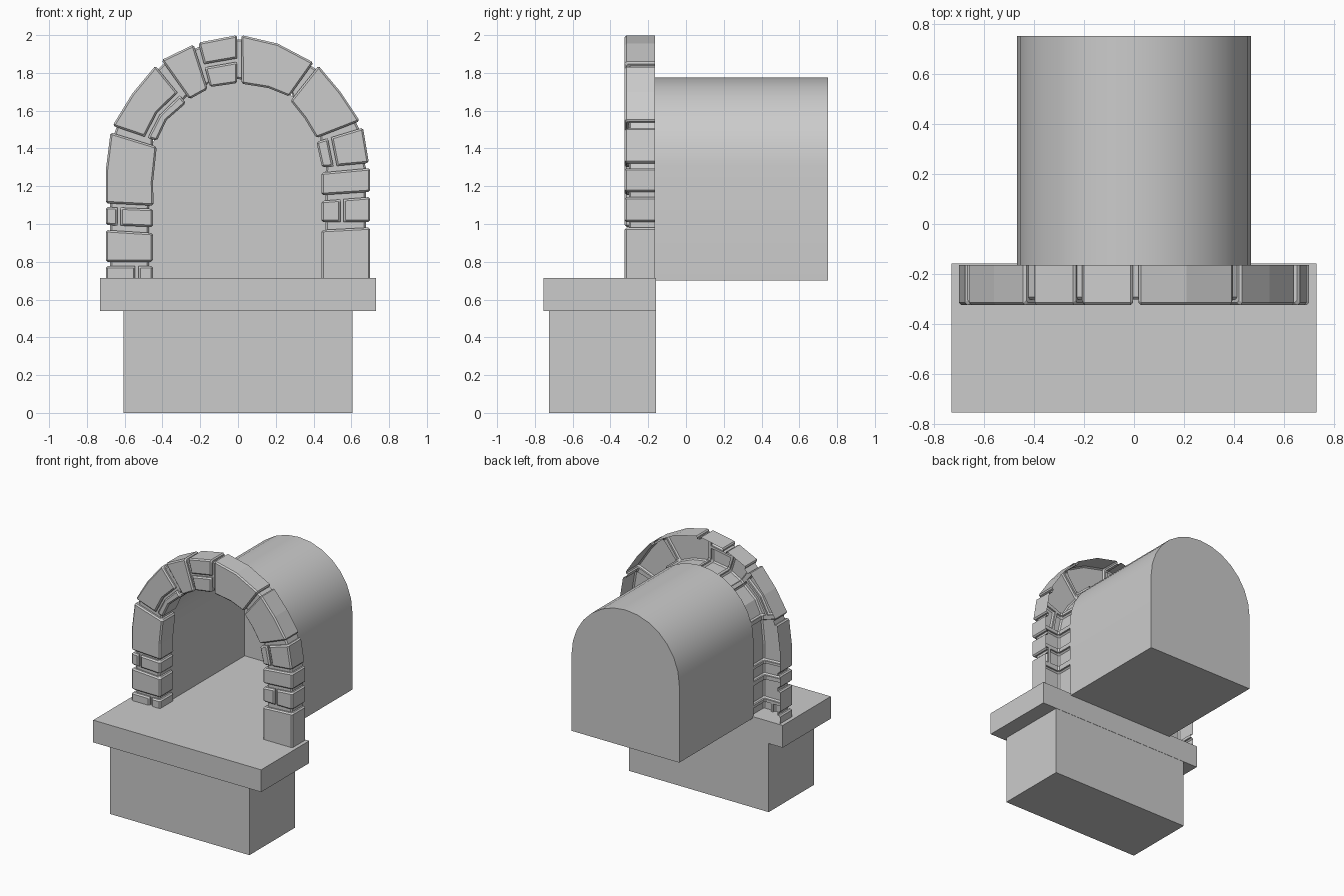
import bpy, bmesh, math
from mathutils import Vector

if "Cube" in bpy.data.objects:
    bpy.data.objects.remove(bpy.data.objects["Cube"])

YF, YB = -0.325, -0.165          # arch front and back planes
D, C, W = 0.022, 0.010, 0.009    # mortar depth, chamfer, groove half width


def finish(name, bm):
    bmesh.ops.remove_doubles(bm, verts=bm.verts, dist=1e-4)
    bmesh.ops.recalc_face_normals(bm, faces=bm.faces)
    me = bpy.data.meshes.new(name)
    bm.to_mesh(me)
    bm.free()
    ob = bpy.data.objects.new(name, me)
    bpy.context.collection.objects.link(ob)
    return ob


def box(name, x, y0, y1, z0, z1):
    bm = bmesh.new()
    bmesh.ops.create_cube(bm, size=1)
    for v in bm.verts:
        v.co = (v.co.x * 2 * x, (y0 + y1) / 2 + v.co.y * (y1 - y0),
                (z0 + z1) / 2 + v.co.z * (z1 - z0))
    return finish(name, bm)


# Base, ledge and chamber floor
box("base_block", 0.607, -0.725, -0.16, 0, 0.54)
box("ledge_slab", 0.73, -0.755, -0.158, 0.54, 0.715)
box("chamber_floor", 0.468, -0.165, 0.752, 0.70, 0.715)

# Chamber: vaulted shell, open at the front, closed at the back
bm = bmesh.new()
R, N = 0.468, 14
prof = [(R, 0.715)] + [(R * math.cos(math.pi * k / N), 1.307 + R * math.sin(math.pi * k / N))
                       for k in range(N + 1)] + [(-R, 0.715)]
front = [bm.verts.new((x, -0.17, z)) for x, z in prof]
back = [bm.verts.new((x, 0.752, z)) for x, z in prof]
for k in range(len(prof) - 1):
    bm.faces.new((front[k], front[k + 1], back[k + 1], back[k]))
bm.faces.new(back)
vault = finish("chamber_vault", bm)
bpy.context.view_layer.objects.active = vault
vault.select_set(True)
bpy.ops.object.shade_smooth_by_angle(angle=math.radians(30))
vault.select_set(False)

# Arch stones: (groove position or None, [(outer x, outer z, inner x, inner z), ...])
STONES = [
    (0.66, [(-.70, .70, -.45, .70), (-.70, .778, -.45, .778)]),
    (None, [(-.70, .80, -.45, .80), (-.70, .968, -.45, .952)]),
    (0.28, [(-.70, .995, -.45, .984), (-.70, 1.09, -.45, 1.08)]),
    (None, [(-.70, 1.11, -.447, 1.097), (-.70, 1.285, -.45, 1.22), (-.675, 1.485, -.43, 1.41)]),
    (0.76, [(-.664, 1.52, -.43, 1.44), (-.56, 1.69, -.378, 1.55), (-.437, 1.838, -.275, 1.64)]),
    (None, [(-.405, 1.868, -.257, 1.66), (-.235, 1.95, -.16, 1.714)]),
    (0.52, [(-.21, 1.96, -.148, 1.725), (-.004, 2.0, -.004, 1.746)]),
    (None, [(.018, 2.0, .018, 1.743), (.21, 1.955, .16, 1.72), (.40, 1.855, .272, 1.675)]),
    (None, [(.426, 1.838, .278, 1.652), (.542, 1.70, .352, 1.56), (.645, 1.545, .415, 1.455)]),
    (0.72, [(.662, 1.51, .415, 1.435), (.693, 1.323, .445, 1.30)]),
    (None, [(.70, 1.296, .442, 1.272), (.70, 1.17, .442, 1.153)]),
    (0.58, [(.70, 1.143, .442, 1.122), (.70, 1.01, .442, 1.01)]),
    (None, [(.70, .982, .442, .968), (.70, .70, .442, .70)]),
]


def section(st, inset, groove):
    """Open-backed U section across the arch, with an optional groove in the face."""
    o, n = Vector((st[0], 0, st[1])), Vector((st[2], 0, st[3]))
    L = (n - o).length
    u = (n - o) / L
    s = 0 if groove is None else 1
    g = L * (groove or 0.5)
    c, d = max(inset, C * s), max(inset, D * s)
    pts = [(inset, YB), (inset, YF + inset + C), (inset + C, YF + inset),
           (g - W - C, YF + inset), (g - W, YF + c), (g - W, YF + d),
           (g + W, YF + d), (g + W, YF + c), (g + W + C, YF + inset),
           (L - inset - C, YF + inset), (L - inset, YF + inset + C), (L - inset, YB)]
    return [o + u * q + Vector((0, y, 0)) for q, y in pts]


def step(a, b):
    """Station moved a chamfer width from a towards b."""
    out = []
    for k in (0, 2):
        p, q = Vector(a[k:k + 2]), Vector(b[k:k + 2])
        out += list(p + (q - p).normalized() * C)
    return out


# Loft through every stone, sinking to mortar level between them
rings = []
for groove, st in STONES:
    levels = [(st[0], D), (st[0], C), (step(st[0], st[1]), 0)]
    levels += [(m, 0) for m in st[1:-1]]
    levels += [(step(st[-1], st[-2]), 0), (st[-1], C), (st[-1], D)]
    rings += [section(a, i, groove) for a, i in levels]

bm = bmesh.new()
rows = [[bm.verts.new(p) for p in r] for r in rings]
for a, b in zip(rows, rows[1:]):
    for k in range(len(a) - 1):
        bm.faces.new((a[k], a[k + 1], b[k + 1], b[k]))
bmesh.ops.dissolve_degenerate(bm, dist=1e-4, edges=bm.edges)
finish("stone_arch", bm)
